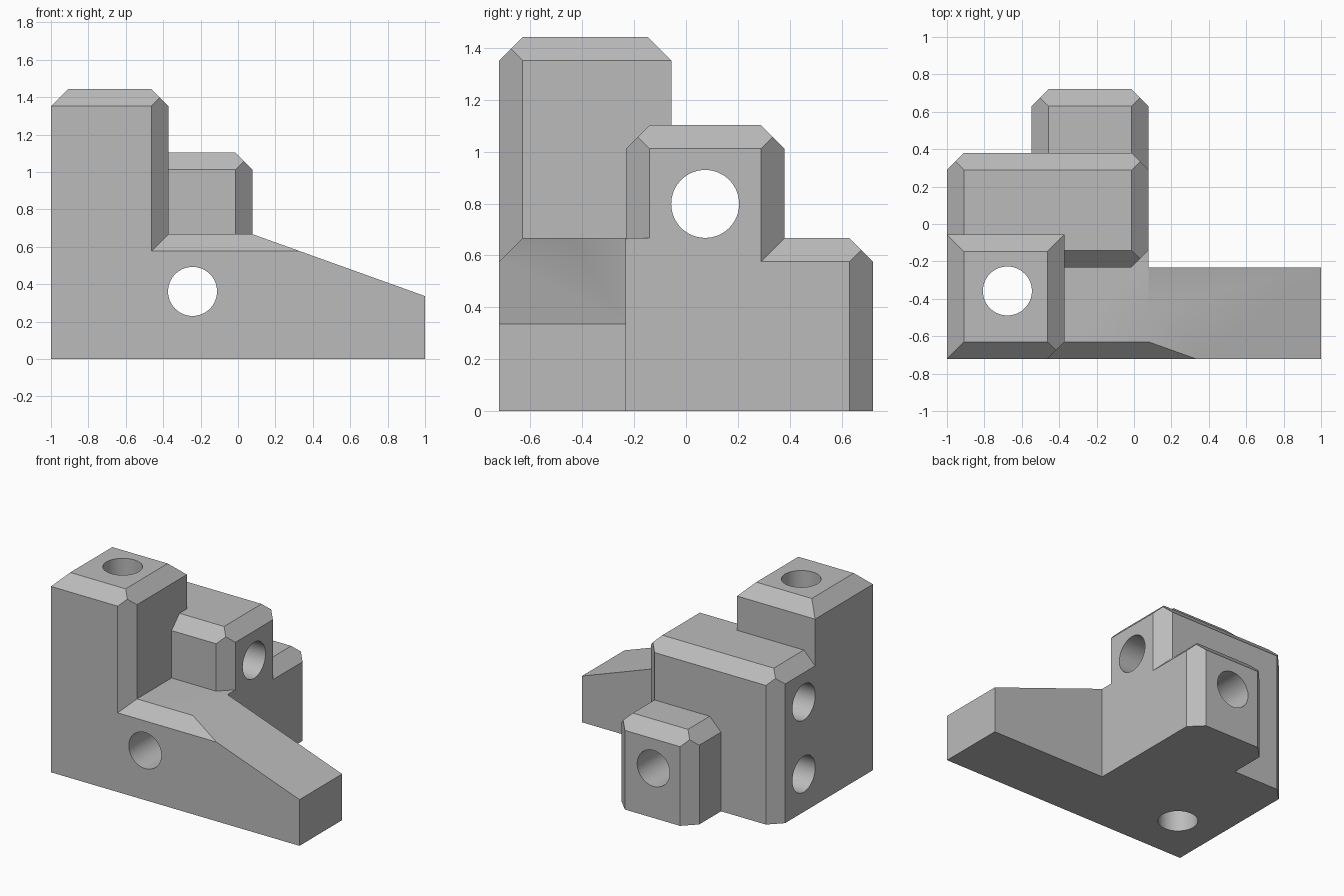
import bpy, bmesh, math
from mathutils import Vector

cube = bpy.data.objects.get("Cube")
if cube:
    bpy.data.objects.remove(cube, do_unlink=True)

CHAMFER = 0.091
HOLE_R = 0.131

grey = bpy.data.materials.new("plain grey")
grey.use_nodes = True
COLOR = (0.5, 0.5, 0.5, 1)
grey.diffuse_color = COLOR
grey.node_tree.nodes["Principled BSDF"].inputs["Base Color"].default_value = COLOR


def add_object(name, bm):
    bmesh.ops.recalc_face_normals(bm, faces=bm.faces)
    mesh = bpy.data.meshes.new(name)
    bm.to_mesh(mesh)
    bm.free()
    mesh.materials.append(grey)
    obj = bpy.data.objects.new(name, mesh)
    bpy.context.collection.objects.link(obj)
    return obj


def slice_off(bm, point, normal):
    geom = bm.verts[:] + bm.edges[:] + bm.faces[:]
    bmesh.ops.bisect_plane(bm, geom=geom, plane_co=point, plane_no=normal,
                           clear_outer=True, dist=1e-5)
    bmesh.ops.holes_fill(bm, edges=[e for e in bm.edges if e.is_boundary])


def block(name, low, high, edges="", slope=None):
    """Box whose listed edges (such as +x+z) are cut at 45 degrees."""
    low, high = Vector(low), Vector(high)
    bm = bmesh.new()
    bmesh.ops.create_cube(bm, size=1)
    for v in bm.verts:
        v.co = [(a + b) / 2 + c * (b - a) for a, b, c in zip(low, high, v.co)]
    if slope:
        slice_off(bm, *slope)
    for edge in edges.split():
        normal = Vector((0, 0, 0))
        for sign, axis in (edge[:2], edge[2:]):
            normal["xyz".index(axis)] = 1 if sign == "+" else -1
        corner = Vector([h if n > 0 else l for l, h, n in zip(low, high, normal)])
        slice_off(bm, corner - normal * CHAMFER / 2, normal)
    return add_object(name, bm)


def drill(name, start, end):
    start, end = Vector(start), Vector(end)
    axis = end - start
    bm = bmesh.new()
    bmesh.ops.create_cone(bm, cap_ends=True, segments=64, radius1=HOLE_R,
                          radius2=HOLE_R, depth=axis.length)
    turn = Vector((0, 0, 1)).rotation_difference(axis).to_matrix().to_4x4()
    bm.transform(turn)
    bmesh.ops.translate(bm, verts=bm.verts, vec=(start + end) / 2)
    return add_object(name, bm)


def combine(target, other, operation):
    mod = target.modifiers.new(other.name, "BOOLEAN")
    mod.operation, mod.object, mod.solver = operation, other, "EXACT"
    bpy.context.view_layer.update()
    result = bpy.data.meshes.new_from_object(
        target.evaluated_get(bpy.context.evaluated_depsgraph_get()))
    target.modifiers.clear()
    target.data = result
    bpy.data.objects.remove(other, do_unlink=True)


# Long front base with a falling ramp
body = block("bracket_body", (-1, -0.721, 0), (1, -0.232, 0.667), "-y+z",
             ((0.078, 0, 0.667), (0.331, 0, 0.922)))

# Tower, middle block, rear block and the flat shelf under the middle corner
parts = [
    block("shelf", (-0.6, -0.45, 0), (0.078, 0, 0.667)),
    block("tower", (-1, -0.721, 0), (-0.372, -0.056, 1.443),
          "+x+z -x+z -y+z +y+z +x-y"),
    block("middle_block", (-1, -0.232, 0), (0.078, 0.38, 1.103),
          "+x+z -x+z -y+z +y+z +x-y +x+y -x+y"),
    block("rear_block", (-0.548, 0, 0), (0.078, 0.721, 0.667),
          "+x+z -x+z +y+z +x+y -x+y"),
]
for part in parts:
    combine(body, part, "UNION")

# Round holes: three through, one blind
holes = [
    drill("hole_front_to_back", (-0.243, -1, 0.361), (-0.243, 1, 0.361)),
    drill("hole_side_to_side", (-1.5, 0.074, 0.799), (0.5, 0.074, 0.799)),
    drill("hole_vertical", (-0.677, -0.358, -0.5), (-0.677, -0.358, 2)),
    drill("hole_side_blind", (-1.5, 0.074, 0.275), (-0.55, 0.074, 0.275)),
]
for hole in holes:
    combine(body, hole, "DIFFERENCE")

# Merge flat seams and shade
bm = bmesh.new()
bm.from_mesh(body.data)
bmesh.ops.remove_doubles(bm, verts=bm.verts, dist=1e-4)
bmesh.ops.dissolve_limit(bm, angle_limit=math.radians(0.5),
                         verts=bm.verts, edges=bm.edges)
bm.to_mesh(body.data)
bm.free()
body.data.materials.clear()
body.data.materials.append(grey)
for poly in body.data.polygons:
    poly.material_index = 0
bpy.ops.object.select_all(action="DESELECT")
body.select_set(True)
bpy.context.view_layer.objects.active = body
bpy.ops.object.shade_smooth_by_angle(angle=math.radians(30))
